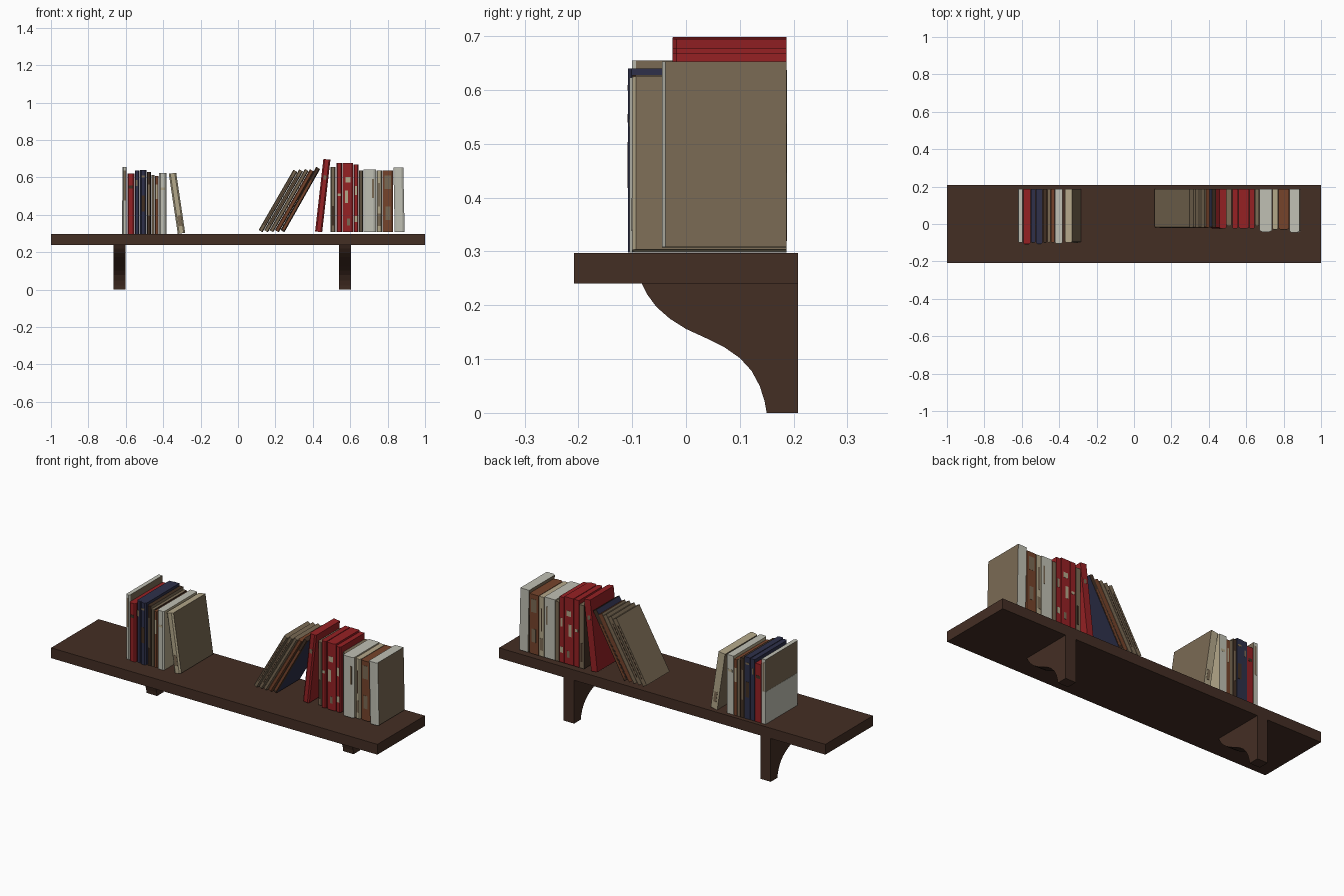
import bpy, bmesh, math
from mathutils import Matrix, Vector

if "Cube" in bpy.data.objects:
    bpy.data.objects.remove(bpy.data.objects["Cube"])


def lin(c):
    c /= 255
    return c / 12.92 if c <= 0.04045 else ((c + 0.055) / 1.055) ** 2.4


COLOURS = {
    "dark_wood": (68, 46, 36), "tan": (122, 106, 84), "red": (150, 33, 36),
    "cream": (180, 168, 138), "white": (192, 192, 180), "rust": (118, 68, 43),
    "navy": (46, 48, 74), "dark_brown": (66, 48, 36),
}
NAMES = list(COLOURS)
MATS = []
for n, rgb in COLOURS.items():
    m = bpy.data.materials.new(n)
    m.diffuse_color = (*[lin(c) for c in rgb], 1)
    m.use_nodes = True
    m.node_tree.nodes["Principled BSDF"].inputs["Base Color"].default_value = m.diffuse_color
    MATS.append(m)


def prism(bm, pts, direction, mat):
    """Extrude a closed 3D outline along a vector, return its faces."""
    d = Vector(direction)
    a = [bm.verts.new(p) for p in pts]
    b = [bm.verts.new(Vector(p) + d) for p in pts]
    n = len(a)
    faces = [bm.faces.new(a), bm.faces.new(b[::-1])]
    faces += [bm.faces.new((a[i], b[i], b[(i + 1) % n], a[(i + 1) % n])) for i in range(n)]
    for f in faces:
        f.material_index = NAMES.index(mat)
    bmesh.ops.recalc_face_normals(bm, faces=faces)
    return faces


def box(bm, x0, x1, y0, y1, z0, z1, mat):
    return prism(bm, [(x0, y0, z0), (x1, y0, z0), (x1, y1, z0), (x0, y1, z0)],
                 (0, 0, z1 - z0), mat)


def finish(bm, name):
    me = bpy.data.meshes.new(name)
    bm.to_mesh(me)
    bm.free()
    for m in MATS:
        me.materials.append(m)
    ob = bpy.data.objects.new(name, me)
    bpy.context.collection.objects.link(ob)
    return ob


# Shelf board
bm = bmesh.new()
box(bm, -1, 1, -0.208, 0.208, 0.24, 0.297, "dark_wood")
finish(bm, "shelf_board")

# Curved brackets
PROFILE = [(0.208, 0), (0.15, 0), (0.146, 0.022), (0.137, 0.05), (0.122, 0.078),
           (0.1, 0.102), (0.07, 0.123), (0.035, 0.14), (0, 0.156), (-0.03, 0.175),
           (-0.055, 0.197), (-0.072, 0.22), (-0.082, 0.24), (0.208, 0.24)]
for name, x in (("left_bracket", -0.633), ("right_bracket", 0.572)):
    bm = bmesh.new()
    prism(bm, [(x - 0.032, y, z) for y, z in PROFILE], (0.064, 0, 0), "dark_wood")
    finish(bm, name)

BACK = 0.187


def book(name, x, w, h, lean, y0, z0, spine, cover, labels=(), cover_patch=None):
    """Book with a rounded spine. x is its left edge; a leaning book pivots
    on its lowest corner, whose position is then x."""
    bm = bmesh.new()
    s = -w if lean > 0 else 0
    r = 0.007
    outline = [(s, BACK), (s + w, BACK), (s + w, y0 + r), (s + w * 0.8, y0),
               (s + w * 0.2, y0), (s, y0 + r)]
    for f in prism(bm, [(px, py, 0) for px, py in outline], (0, 0, h), spine):
        if abs(f.normal.x) > 0.95:
            f.material_index = NAMES.index(cover)
    # thin label plates on the front and back edges
    for lo, hi, col, a, b in labels:
        for ya, yb in ((y0 - 0.001, y0 + 0.004), (BACK - 0.003, BACK + 0.001)):
            box(bm, s + a * w, s + b * w, ya, yb, lo * h, hi * h, col)
    # painted part of the left cover
    if cover_patch:
        box(bm, s - 0.001, s + 0.002, y0 + r, BACK, 0, h * cover_patch[0], cover_patch[1])
    bmesh.ops.transform(bm, verts=bm.verts, matrix=Matrix.Translation((x, 0, z0))
                        @ Matrix.Rotation(math.radians(lean), 4, 'Y'))
    finish(bm, name)


# Left group of books
ZL = 0.298
LEFT = [
    (-0.618, 0.023, 0.357, 0, -0.1, "white", "tan", [(0.5, 0.95, "tan", .25, .8)], (0.5, "white")),
    (-0.592, 0.038, 0.322, 0, -0.108, "red", "red", [(0.75, 0.8, "dark_brown", .2, .8)]),
    (-0.552, 0.026, 0.340, 0, -0.1, "navy", "navy", [(0.75, 0.85, "tan", .2, .6)]),
    (-0.524, 0.034, 0.342, 0, -0.108, "navy", "navy",
     [(0.35, 0.6, "dark_brown", .2, .8), (0.88, 0.91, "tan", .2, .8)]),
    (-0.487, 0.022, 0.330, 0, -0.1, "dark_brown", "tan", [(0.3, 0.8, "tan", .3, .7)]),
    (-0.463, 0.016, 0.315, 0, -0.1, "tan", "dark_brown"),
    (-0.445, 0.02, 0.310, 0, -0.1, "rust", "tan", [(0.6, 0.85, "cream", .25, .75)]),
    (-0.423, 0.042, 0.325, 0, -0.105, "white", "cream", [(0.72, 0.76, "cream", .2, .8)]),
    (-0.322, 0.04, 0.325, -8.5, -0.1, "cream", "tan", [(0.12, 0.3, "tan", .3, .75)]),
]
for i, b in enumerate(LEFT):
    book(f"left_book_{i + 1}", b[0], b[1], b[2], b[3], b[4], ZL, *b[5:])

# Right group: leaning books, then upright ones
ZR = 0.307
RIGHT = [
    (0.131, 0.024, 0.372, 30, -0.02, "tan", "tan", [(0.1, 0.9, "dark_brown", .4, .6)]),
    (0.160, 0.023, 0.375, 30, -0.02, "tan", "tan", [(0.1, 0.9, "dark_brown", .4, .6)]),
    (0.188, 0.022, 0.378, 30, -0.02, "tan", "tan"),
    (0.218, 0.024, 0.375, 30, -0.02, "rust", "tan"),
    (0.248, 0.024, 0.388, 29.5, -0.02, "dark_brown", "navy", [(0.03, 0.8, "rust", .3, .8)]),
    (0.450, 0.038, 0.390, 6.5, -0.025, "red", "red", [(0.72, 0.78, "tan", .3, .7)]),
    (0.494, 0.028, 0.350, 0, -0.01, "tan", "dark_brown", [(0.1, 0.4, "dark_brown", .3, .7)]),
    (0.526, 0.030, 0.370, 0, -0.025, "red", "red", [(0.52, 0.56, "cream", .2, .8)]),
    (0.560, 0.054, 0.370, 0, -0.025, "red", "red",
     [(0.72, 0.8, "cream", .25, .75), (0.42, 0.6, "cream", .2, .5), (0.1, 0.2, "tan", .4, .7)]),
    (0.617, 0.028, 0.362, 0, -0.025, "red", "red",
     [(0.55, 0.68, "cream", .3, .7), (0.15, 0.24, "cream", .2, .8)]),
    (0.648, 0.020, 0.330, 0, -0.01, "tan", "rust"),
    (0.671, 0.066, 0.335, 0, -0.042, "white", "cream", [(0.55, 0.85, "tan", .7, .85)]),
    (0.740, 0.030, 0.330, 0, -0.03, "cream", "tan",
     [(0.1, 0.3, "tan", .2, .8), (0.42, 0.8, "dark_brown", .35, .55)]),
    (0.773, 0.055, 0.330, 0, -0.03, "rust", "rust", [(0.2, 0.42, "tan", .3, .75), (0.7, 0.92, "tan", .2, .8)]),
    (0.838, 0.053, 0.345, -1.2, -0.045, "white", "tan"),
]
for i, b in enumerate(RIGHT):
    book(f"right_book_{i + 1}", b[0], b[1], b[2], b[3], b[4], ZR, *b[5:])
